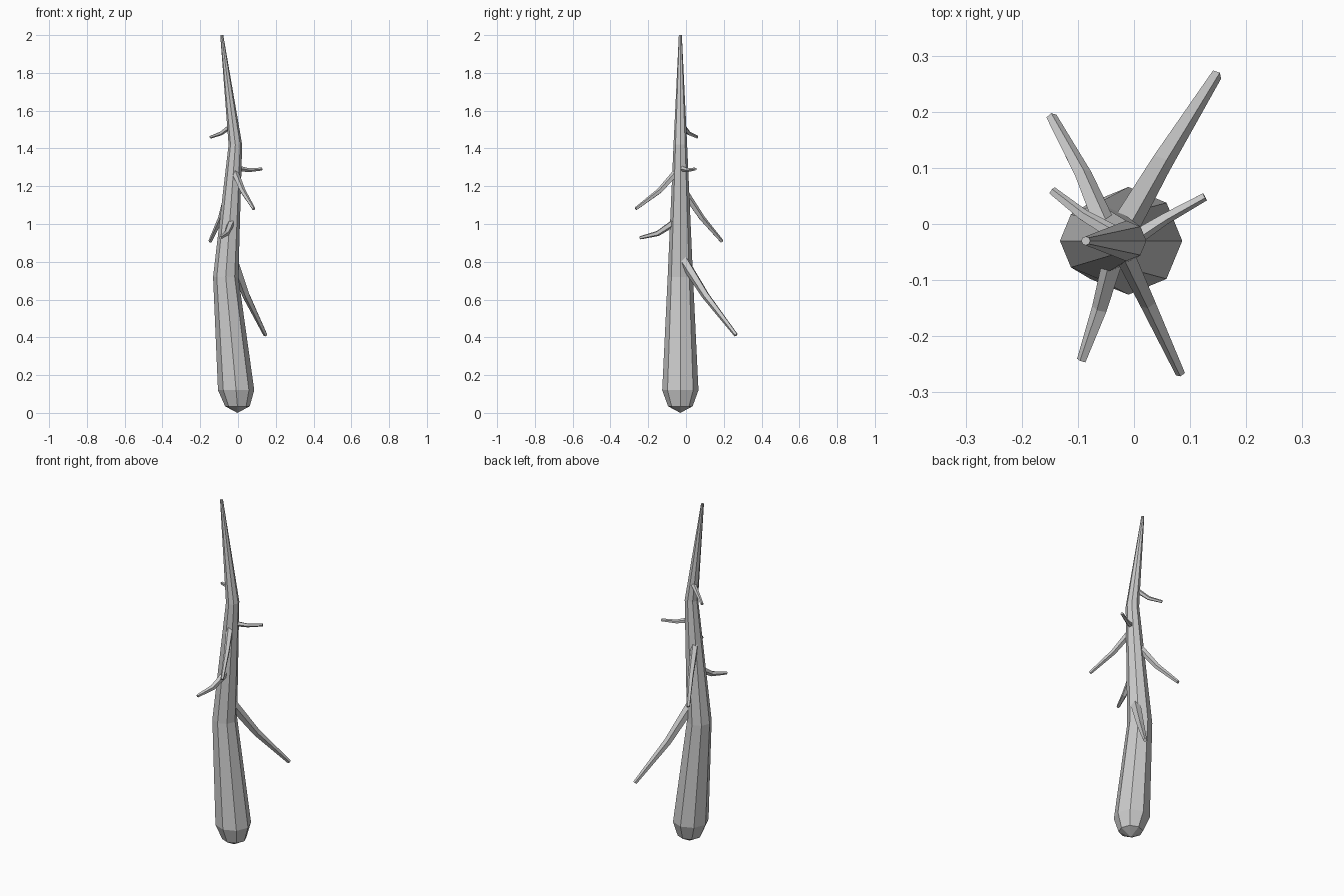
import bpy, bmesh, math
from mathutils import Vector

if "Cube" in bpy.data.objects:
    bpy.data.objects.remove(bpy.data.objects["Cube"])

bark = bpy.data.materials.new("grey_bark")
bark.diffuse_color = (0.6, 0.6, 0.6, 1)
bark.use_nodes = True
bark.node_tree.nodes["Principled BSDF"].inputs["Base Color"].default_value = bark.diffuse_color


def tube(name, points, radii, sides, horizontal=False):
    """Flat-sided tapered tube through the points, closed at both ends."""
    pts = [Vector(p) for p in points]
    bm = bmesh.new()
    rings = []
    for i, (p, r) in enumerate(zip(pts, radii)):
        if horizontal:
            u, v = Vector((1, 0, 0)), Vector((0, 1, 0))
        else:
            t = (pts[min(i + 1, len(pts) - 1)] - pts[max(i - 1, 0)]).normalized()
            u = t.cross(Vector((0, 0, 1))).normalized()
            v = t.cross(u)
        angles = [math.tau * k / sides for k in range(sides)]
        rings.append([bm.verts.new(p + r * (math.cos(a) * u + math.sin(a) * v))
                      for a in angles])
    for a, b in zip(rings, rings[1:]):
        for k in range(sides):
            n = (k + 1) % sides
            bm.faces.new((a[k], a[n], b[n], b[k]))
    bm.faces.new(rings[0][::-1])
    bm.faces.new(rings[-1])
    if horizontal:
        # Pointed underside of the trunk
        bmesh.ops.poke(bm, faces=[f for f in bm.faces if len(f.verts) == sides
                                  and f.calc_center_median().z < 0.1],
                       offset=0)
        low = min(bm.verts, key=lambda w: (w.co.xy - pts[0].xy).length + w.co.z)
        low.co.z = 0.0
    bmesh.ops.recalc_face_normals(bm, faces=bm.faces)
    mesh = bpy.data.meshes.new(name)
    bm.to_mesh(mesh)
    bm.free()
    mesh.materials.append(bark)
    obj = bpy.data.objects.new(name, mesh)
    bpy.context.collection.objects.link(obj)


# Crooked eight-sided trunk
tube("trunk",
     [(-0.003, -0.03, 0.035), (-0.01, -0.03, 0.12), (-0.065, -0.03, 0.72),
      (-0.014, -0.03, 1.42), (-0.086, -0.03, 2.0)],
     [0.065, 0.096, 0.067, 0.036, 0.008], 8, horizontal=True)

# Drooping branches: root, bend, tip, then the radius at each
branches = {
    "low_back_branch": ([(-0.025, -0.015, 0.81), (0.045, 0.105, 0.62),
                         (0.146, 0.265, 0.412)], (0.028, 0.021, 0.011)),
    "left_back_branch": ([(-0.05, -0.01, 1.17), (-0.09, 0.085, 1.03),
                          (-0.147, 0.19, 0.908)], (0.021, 0.016, 0.010)),
    "right_front_branch": ([(-0.022, -0.04, 1.285), (0.025, -0.14, 1.175),
                            (0.083, -0.266, 1.08)], (0.020, 0.015, 0.009)),
    "left_front_branch": ([(-0.035, -0.06, 1.01), (-0.06, -0.15, 0.95),
                           (-0.093, -0.243, 0.927)], (0.020, 0.015, 0.009)),
    "right_twig": ([(0.0, -0.025, 1.295), (0.055, 0.01, 1.285),
                    (0.126, 0.049, 1.291)], (0.015, 0.011, 0.008)),
    "left_twig": ([(-0.03, -0.02, 1.525), (-0.09, 0.015, 1.48),
                   (-0.146, 0.059, 1.46)], (0.015, 0.011, 0.008)),
}
for name, (path, radii) in branches.items():
    tube(name, path, radii, 5)
